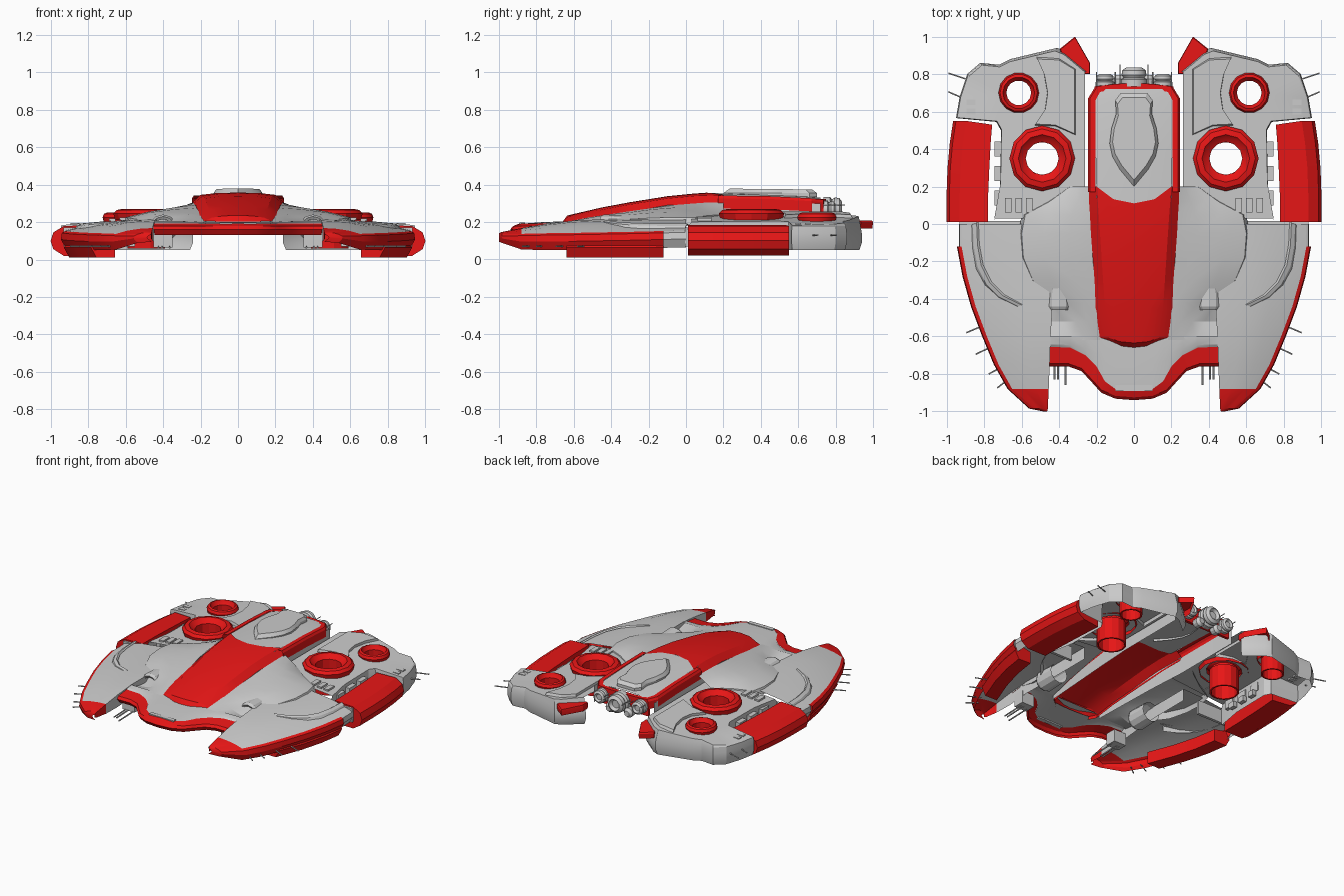
import bpy, bmesh, math
from mathutils import Vector

if "Cube" in bpy.data.objects:
    bpy.data.objects.remove(bpy.data.objects["Cube"])

RED = bpy.data.materials.new("red_paint")
RED.diffuse_color = (0.80, 0.008, 0.008, 1)
RED.use_nodes = True
RED.node_tree.nodes["Principled BSDF"].inputs["Base Color"].default_value = RED.diffuse_color


def finish(name, bm, mat=None, mirror=True):
    bmesh.ops.remove_doubles(bm, verts=bm.verts, dist=0.0005)
    bmesh.ops.recalc_face_normals(bm, faces=bm.faces)
    up = sum(f.normal.z * f.calc_area() for f in bm.faces)
    if up < -0.002:
        bmesh.ops.reverse_faces(bm, faces=bm.faces)
    me = bpy.data.meshes.new(name)
    bm.to_mesh(me)
    bm.free()
    ob = bpy.data.objects.new(name, me)
    bpy.context.collection.objects.link(ob)
    if mat:
        me.materials.append(mat)
    if mirror:
        m = ob.modifiers.new("mirror", 'MIRROR')
        m.use_clip = True
    return ob


def loft(name, rows, mat=None, mirror=True, loop=False, caps=False):
    """Skin a list of equal-length point rows."""
    bm = bmesh.new()
    g = [[bm.verts.new(p) for p in r] for r in rows]
    n = len(rows[0])
    for a, b in zip(g, g[1:]):
        for i in range(n if loop else n - 1):
            j = (i + 1) % n
            bm.faces.new((a[i], a[j], b[j], b[i]))
    if caps:
        bm.faces.new(g[0])
        bm.faces.new(g[-1])
    return finish(name, bm, mat, mirror)


def plate(name, outline, top, levels, mat=None, mirror=True, inset=0.05, holes=(), skip=None):
    """Flat top following top(x, y), optional round holes, skirt through (scale, z) levels."""
    bm = bmesh.new()
    c = sum((Vector(p) for p in outline), Vector((0, 0))) / len(outline)
    ring = lambda k: [Vector(p).lerp(c, k) for p in outline]
    loops = [ring(inset)]
    for x, y, r in holes:
        loops.append([Vector((x + r * math.cos(a * math.pi / 6), y + r * math.sin(a * math.pi / 6)))
                      for a in range(12)])
    edges, first = [], None
    for lp in loops:
        vs = [bm.verts.new((p.x, p.y, top(p.x, p.y))) for p in lp]
        first = first or vs
        edges += [bm.edges.new((vs[i - 1], vs[i])) for i in range(len(vs))]
    bmesh.ops.triangle_fill(bm, edges=edges, use_beauty=True, normal=(0, 0, 1))
    prev = first
    for k, z in levels:
        cur = [bm.verts.new((p.x, p.y, z)) for p in ring(k)]
        for i in range(len(cur)):
            if not (skip and skip(outline[i - 1], outline[i])):
                bm.faces.new((prev[i - 1], prev[i], cur[i], cur[i - 1]))
        prev = cur
    bmesh.ops.delete(bm, geom=[v for v in bm.verts if not v.link_faces], context='VERTS')
    return finish(name, bm, mat, mirror)


def revolve(name, prof, loc, axis='Z', n=12, mat=None, mirror=True):
    rows = []
    for r, h in prof:
        row = []
        for i in range(n):
            a = 2 * math.pi * i / n
            p = (r * math.cos(a), r * math.sin(a), h) if axis == 'Z' else (r * math.cos(a), h, r * math.sin(a))
            row.append(Vector(loc) + Vector(p))
        rows.append(row)
    return loft(name, rows, mat, mirror, loop=True)


def box(name, c, s, mat=None):
    bm = bmesh.new()
    bmesh.ops.create_cube(bm, size=1)
    for v in bm.verts:
        v.co = Vector(c) + Vector((v.co.x * s[0], v.co.y * s[1], v.co.z * s[2]))
    return finish(name, bm, mat)


def rod(name, a, b, r=0.004, mirror=True):
    a, b = Vector(a), Vector(b)
    q = (b - a).to_track_quat('Z', 'Y')
    ring = [q @ Vector((r * math.cos(i * math.pi / 3), r * math.sin(i * math.pi / 3), 0)) for i in range(6)]
    return loft(name, [[a + p for p in ring], [b + p for p in ring]], None, mirror, loop=True, caps=True)


# Front wings: y, inner x, outer x, inner z, outer z
wing = [(-1.0, .465, .485, .14, .135), (-.985, .46, .56, .147, .135), (-.88, .455, .675, .168, .137),
        (-.75, .45, .748, .19, .14), (-.6, .445, .81, .208, .142), (-.44, .435, .87, .215, .145),
        (-.28, .43, .915, .22, .148), (-.12, .43, .945, .22, .152), (0, .43, .945, .22, .155)]


def wing_row(y, xi, xo, zi, zo):
    w, d = xo - .025 - xi, zi - zo
    return [(xi, y, zi - min(.09, d * 1.6 + .02)), (xi, y, zi), (xi + w * .35, y, zi - d * .12),
            (xi + w * .7, y, zi - d * .45), (xi + w, y, zo)]


def rim_row(y, xi, xo, zi, zo):
    k = min(1, (y + 1) * 4 + .45)
    return [(xo - .025, y, zo), (xo - .005, y, zo - .01), (xo, y, zo - .045 * k), (xo - .025, y, zo - .09 * k)]


loft("front_wing", [wing_row(*s) for s in wing[2:]])
loft("front_wing_tip", [wing_row(*s) for s in wing[:3]], RED)
loft("front_wing_rim", [rim_row(*s) for s in wing[:8]], RED)
loft("front_wing_side", [[(x - .01, y, z) for x, y, z in rim_row(*s)] for s in wing[7:]])
ridge = [(.86, 0), (.855, -.12), (.835, -.23), (.79, -.32), (.72, -.39), (.62, -.44)]
loft("front_wing_ridge", [[(x - .03, y + .012, .20 - .06 * (x - .6)), (x - .02, y + .008, .212 - .08 * (x - .6)),
                           (x, y, .205 - .1 * (x - .6)), (x + .008, y - .008, .165)] for x, y in ridge])

# Red rails below the front wings
rail = []
for y, xo in [(-.64, .785), (-.45, .858), (-.28, .905), (-.12, .93)]:
    rail.append([(xo - .13, y, .10), (xo - .03, y, .12), (xo, y, .065), (xo - .03, y, .01), (xo - .13, y, .012)])
loft("front_lower_rail", rail, RED, loop=True, caps=True)

# Red side panels beside the rear wings
panel = []
for y, dx, xi in [(.01, 0, .78), (.16, .0, .778), (.3, -.005, .772), (.43, -.017, .765), (.53, -.035, .757)]:
    b = lambda x: y + (.02 if y > .5 and x > .9 else 0)
    panel.append([(x + dx if x else xi, b(x), z) for x, z in
                  [(0, .185), (.93, .178), (.985, .145), (1.0, .10), (.985, .055), (.93, .02), (0, .02)]])
loft("side_panel", panel, RED, loop=True, caps=True)

# Front bumper: inner edge, outer edge
inner = [(0, -.89), (.1, -.88), (.155, -.84), (.2, -.76), (.26, -.70), (.34, -.66), (.45, -.655)]
outer = [(0, -.94), (.1, -.932), (.175, -.90), (.22, -.85), (.28, -.785), (.35, -.76), (.45, -.76)]
loft("front_bumper", [[(a[0], a[1], .192), (b[0], b[1] + .015, .178), (b[0], b[1], .16),
                       (b[0] * .99, b[1] + .02, .132)] for a, b in zip(inner, outer)], RED)
# Nose deck
loft("nose_deck", [[(x, y, .19), (x, (y - .63) / 2, .2), (x, -.60, .205)] for x, y in inner])
box("nose_sensor", (.05, -.875, .19), (.1, .03, .014))

# Shoulder hull, from canopy edge outward
hull = [(-.62, [(.18, .205), (.26, .205), (.33, .20), (.42, .2), (.45, .19)]),
        (-.52, [(.195, .225), (.25, .222), (.31, .2), (.38, .175), (.45, .17)]),
        (-.42, [(.203, .24), (.27, .24), (.35, .225), (.43, .195), (.46, .165)]),
        (-.3, [(.21, .258), (.32, .252), (.44, .24), (.54, .215), (.56, .17)]),
        (-.18, [(.22, .275), (.34, .268), (.48, .25), (.59, .222), (.605, .18)]),
        (-.05, [(.23, .292), (.34, .278), (.48, .255), (.6, .225), (.615, .18)]),
        (.05, [(.235, .30), (.33, .28), (.46, .255), (.58, .225), (.6, .19)]),
        (.12, [(.24, .305), (.3, .282), (.38, .257), (.45, .235), (.47, .2)]),
        (.2, [(.24, .305), (.27, .285), (.31, .26), (.34, .24), (.35, .21)])]
loft("shoulder_hull", [[(x, y, z) for x, z in p] for y, p in hull])
revolve("shoulder_intake", [(.05, -.03), (.065, -.04), (.075, -.02), (.07, .12)], (.4, -.42, .165), 'Y')
loft("inner_wall", [[(.2, -.6, .2), (.2, -.6, .17)], [(.225, -.1, .29), (.225, -.1, .18)],
                    [(.243, .2, .3), (.243, .2, .18)], [(.243, .72, .3), (.243, .72, .18)]])

# Red canopy
can = [(-.665, -.645, .11, .15, .195, .188), (-.635, -.605, .14, .192, .235, .2), (-.45, -.45, .155, .205, .278, .235),
       (-.3, -.3, .165, .215, .306, .255), (-.1, -.1, .178, .228, .338, .28), (.04, .05, .188, .238, .352, .298),
       (.11, .2, .2, .245, .357, .303)]
loft("canopy", [[(0, y0, z), (w0 * .55, y0 * .75 + y1 * .25, z - .002), (w0, y1, z - .012),
                 (w1, y1, zb), (w1 - .012, y1, zb - .03)] for y0, y1, w0, w1, z, zb in can], RED)

# Rear spine with red border and raised teardrop
loft("spine_deck", [[(0, y, z), (.12, y, z - .004), (w, y + (.03 if y < .2 else 0), z - .014)]
                    for y, w, z in [(.11, .2, .355), (.4, .205, .35), (.66, .205, .338), (.72, .18, .33)]])
loft("spine_border", [[(x - .04 * s, y - .03 * t, z), (x - .01, y, z), (x, y, z - .015), (x, y, z - .07)]
                      for x, y, z, s, t in [(.245, .17, .342, 1, 0), (.245, .45, .338, 1, 0), (.245, .67, .327, 1, .3),
                                            (.205, .735, .32, .6, 1), (.1, .748, .322, .1, 1), (0, .75, .324, 0, 1)]], RED)
box("spine_back_panel", (.1, .725, .235), (.22, .02, .07), RED)
half = [(.075, .29), (.115, .36), (.13, .43), (.12, .51), (.095, .59), (.1, .66), (.07, .7)]
tear = [(0, .2)] + half + [(-x, y) for x, y in reversed(half)]
plate("spine_teardrop", tear, lambda x, y: .381 - .01 * y, [(0, .355), (0, .335)], mirror=False, inset=.12)

# Rear wings with round openings
big, small = (.49, .35), (.615, .7)
rear = [(.24, .0), (.75, .0), (.715, .2), (.71, .5), (.735, .545), (.95, .565), (.93, .68), (.89, .8), (.82, .86),
        (.72, .85), (.66, .88), (.41, .94), (.36, .92), (.24, .82)]
deck = lambda x, y: .268 - .09 * x
hidden = lambda a, b: (a[1] < .05 and b[1] < .05) or (a[0] < .3 and b[0] < .3)
plate("rear_wing", rear, deck, [(.02, .18), (0, .14), (0, .09), (.04, .05)],
      holes=[(*big, .12), (*small, .08)], skip=hidden)
crescent = [(.31, .47), (.31, .83), (.4, .885), (.52, .89), (.48, .80), (.462, .7), (.475, .61), (.53, .525), (.42, .52)]
plate("rear_wing_crescent", crescent, lambda x, y: deck(x, y) + .018, [(0, .225), (0, .215)])
plate("rear_wing_horn", [(.235, .8), (.235, .86), (.315, 1.0), (.395, .935), (.36, .8)],
      lambda x, y: .228 - .02 * y, [(0, .2), (.03, .165)], RED)

# Red lift fan ducts
for nm, (x, y), r, R, z, zb in [("large_duct", big, .088, .175, .27, .06), ("small_duct", small, .066, .108, .25, .09)]:
    d = R - r
    revolve(nm, [(r, zb), (r, z - .03), (r + d * .3, z - .015), (r + d * .45, z), (r + d * .8, z - .006),
                 (R, z - .025), (R - .01, z - .06)], (x, y, 0), 'Z', 12 if R > .15 else 14, RED)
    revolve(nm + "_sleeve", [(r + .012, z - .05), (r + .012, zb), (r, zb)], (x, y, 0), 'Z', 14, RED)

# Vents and side equipment
for i in range(3):
    box("deck_vent", (.56 + i * .055, .10, .222 - i * .005), (.035, .075, .014))
    box("side_unit", (.725, .14 + i * .13, .15), (.04, .08, .06))
    box("lower_unit", (.69, .2 + i * .1, .1), (.03, .05, .04))
for y in (.6, .65):
    box("corner_plate", (.87, y, .188), (.05, .03, .012))
box("wing_spar", (.74, .005, .12), (.38, .02, .10))

# Engines
for nm, x, r, mir, l in [("main_engine", 0, .07, False, .1), ("side_engine", .155, .05, True, .065)]:
    y = .735
    revolve(nm, [(0, 0), (r, 0), (r, l * .35), (r * .8, l * .45), (r * .95, l * .6), (r * .9, l * .85),
                 (r * .6, l), (r * .4, l * .8), (0, l * .8)], (x, y, .265), 'Y', 16, None, mir)
revolve("lower_engine", [(0, 0), (.032, 0), (.035, .04), (.02, .06), (0, .06)], (.075, .735, .205), 'Y', 12)
for x, y1 in [(.2, .81), (.1, .81), (.075, .85)]:
    rod("engine_pin", (x, .73, .29), (x, y1, .29), .003)

# Antennas and guns
for x, y, dx, dy, z in [(.8, -.54, .095, -.04, .07), (.75, -.65, .095, -.045, .07), (.69, -.755, .085, -.045, .07),
                        (.66, -.82, .07, -.055, .07), (.9, .775, .09, .03, .13), (.92, .675, .07, .03, .13)]:
    rod("antenna", (x, y, z), (x + dx, y + dy, z), .004)
for x, y in [(.365, -.86), (.405, -.83), (.425, -.83)]:
    rod("front_gun", (x, -.66, .068), (x, y, .062), .005)
box("gun_mount", (.4, -.66, .11), (.1, .08, .09))

# Smooth shading with sharp edges kept
bpy.ops.object.select_all(action='SELECT')
bpy.context.view_layer.objects.active = bpy.context.selected_objects[0]
bpy.ops.object.shade_smooth_by_angle(angle=math.radians(25))
